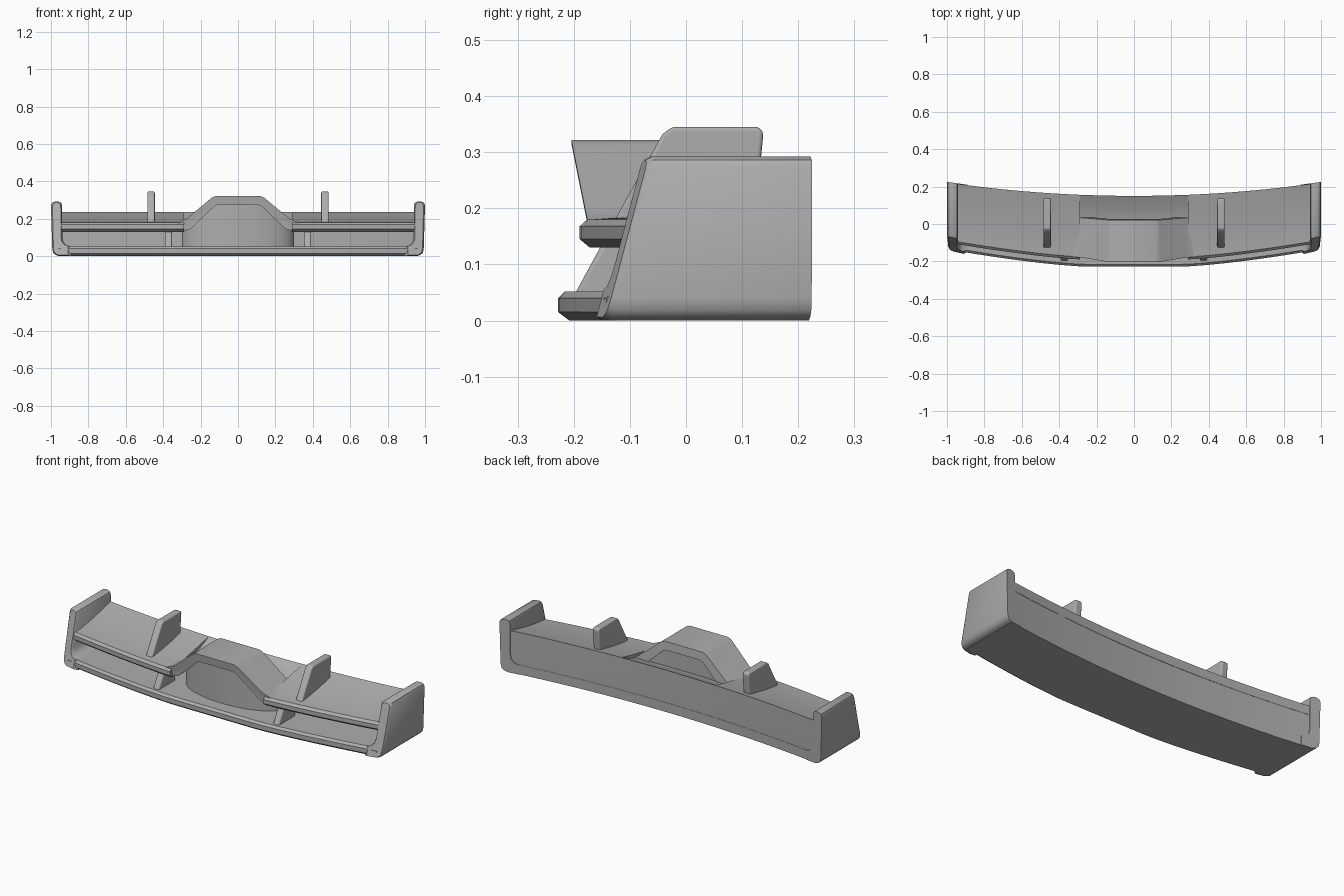
import bpy, bmesh, math

cube = bpy.data.objects.get("Cube")
if cube:
    bpy.data.objects.remove(cube)

GREY = (0.42, 0.42, 0.42, 1)
mat = bpy.data.materials.new("plain grey")
mat.use_nodes = True
mat.diffuse_color = GREY
bsdf = next(n for n in mat.node_tree.nodes if n.type == 'BSDF_PRINCIPLED')
bsdf.inputs["Base Color"].default_value = GREY
bsdf.inputs["Roughness"].default_value = 0.6


def front(x):
    """Leading edge of the floor."""
    return -0.228 + 0.093 * (max(0, abs(x) - 0.25) / 0.75) ** 1.4


def back(x):
    """Trailing edge of the body."""
    return 0.15 + 0.072 * x * x


def spaced(a, b, n):
    return [a + (b - a) * i / n for i in range(n + 1)]


def loft(name, rings, bevel=0):
    """Skin matching closed rings and cap both ends."""
    bm = bmesh.new()
    loops = [[bm.verts.new(p) for p in ring] for ring in rings]
    for a, b in zip(loops, loops[1:]):
        for i in range(len(a)):
            j = (i + 1) % len(a)
            bm.faces.new((a[i], a[j], b[j], b[i]))
    bm.faces.new(loops[0])
    bm.faces.new(loops[-1])
    bmesh.ops.recalc_face_normals(bm, faces=bm.faces)
    mesh = bpy.data.meshes.new(name)
    bm.to_mesh(mesh)
    bm.free()
    mesh.materials.append(mat)
    ob = bpy.data.objects.new(name, mesh)
    bpy.context.collection.objects.link(ob)
    if bevel:
        mod = ob.modifiers.new("soft edges", 'BEVEL')
        mod.width, mod.segments = bevel, 3
    bpy.ops.object.select_all(action='DESELECT')
    ob.select_set(True)
    bpy.context.view_layer.objects.active = ob
    bpy.ops.object.shade_smooth_by_angle(angle=math.radians(35))
    return ob


def slab(name, profile, x, width, bevel):
    """Side profile given thickness along x."""
    loft(name, [[(x + s * width / 2, y, z) for y, z in profile] for s in (-1, 1)], bevel)


# Curved floor
def floor_ring(x):
    f, b = front(x), back(x)
    pts = [(f + 0.02, 0), (f, 0.015), (f, 0.04), (f + 0.012, 0.052), (b, 0.052), (b, 0)]
    return [(x, y, z) for y, z in pts]


loft("floor", [floor_ring(x) for x in spaced(-0.96, 0.96, 32)])


# Rear wall closing the space below the wing
def wall_ring(x):
    b = back(x)
    return [(x, b - 0.03, 0.02), (x, b - 0.002, 0.02), (x, b, 0.12), (x, b - 0.002, 0.225),
            (x, b - 0.03, 0.215)]


loft("rear_wall", [wall_ring(x) for x in spaced(-0.95, 0.95, 32)])


# Wing: concave upper skin, thick nose, interrupted by the central scoop
def wing_ring(x, start=None):
    f = front(x) + 0.037 if start is None else start
    b = back(x)
    top = [(f + t * (b - f), 0.18 + 0.055 * t ** 1.5) for t in spaced(0.04, 1, 8)]
    under = [(y, z - 0.05) for y, z in reversed(top)]
    under[-1] = (f + 0.018, 0.13)
    return [(x, y, z) for y, z in [(f, 0.145), (f, 0.168)] + top + under]


for s, side in ((-1, "right"), (1, "left")):
    loft(side + "_wing", [wing_ring(s * x) for x in spaced(0.29, 0.95, 12)])
loft("centre_wing", [wing_ring(x, -0.01) for x in spaced(-0.29, 0.29, 4)])

# Raised scoop roof following an arch
half_outer = [(0.325, 0.18), (0.275, 0.2), (0.14, 0.313), (0.12, 0.322)]
half_inner = [(0.31, 0.13), (0.255, 0.145), (0.125, 0.268), (0.105, 0.276)]


def mirrored(half):
    return [(-x, z) for x, z in half] + [(x, z) for x, z in reversed(half)]


arch = mirrored(half_outer) + mirrored(half_inner)[::-1]


def lip(z):
    return -0.152 - 0.2 * z


def arch_ring(inset, rear=False):
    return [(x * (1 - inset), 0.035 - 0.1 * (z - 0.18) if rear else lip(z) + inset * 0.6,
             z + (inset * 0.3 if i > 7 else -inset * 0.3)) for i, (x, z) in enumerate(arch)]


loft("scoop_roof", [arch_ring(0.02), [(x, lip(z) + 0.012, z) for x, z in arch],
                    arch_ring(0, True)])


# Bulged panel inside the scoop, also closing its rear
def arch_height(x):
    for (x0, z0), (x1, z1) in zip(half_inner, half_inner[1:]):
        if abs(x) >= x1:
            return z0 + (z1 - z0) * (abs(x) - x0) / (x1 - x0)
    return half_inner[-1][1]


def panel_ring(x):
    y = -0.01 - 0.135 * math.sqrt(max(0, 1 - (x / 0.3) ** 2))
    top = arch_height(x) + 0.015
    rear = 0.03 - 0.1 * (top - 0.18)
    return [(x, y, 0.03), (x, y, top), (x, rear, top), (x, rear, 0.03)]


loft("scoop_panel", [panel_ring(0.299 * math.sin(a)) for a in spaced(-math.pi / 2, math.pi / 2, 32)])

# End plates with a filleted foot, upright fins and small struts
plate = [(0.89, 0), (0.955, 0), (0.975, 0.006), (0.988, 0.018), (0.993, 0.04), (1, 0.272),
         (0.994, 0.286), (0.98, 0.292), (0.96, 0.292), (0.946, 0.286), (0.941, 0.272),
         (0.939, 0.1), (0.933, 0.075), (0.917, 0.058), (0.89, 0.052)]
fin = [(-0.135, 0.165), (-0.042, 0.332), (-0.025, 0.345), (0.13, 0.345), (0.138, 0.335),
       (0.125, 0.2), (0.0, 0.165)]
strut = [(-0.205, 0.035), (-0.145, 0.145), (-0.05, 0.145), (-0.05, 0.035)]


def plate_ring(s, inset, rear):
    """Front follows the raked leading edge; inset rounds its rim."""
    ring = []
    for x, z in plate:
        y = back(x) + 0.003 if rear else front(x) - 0.006 + 0.25 * z + inset
        ring.append((s * (x if inset else 0.968 + (x - 0.968) * 0.75), y,
                     z if inset or rear else 0.146 + (z - 0.146) * 0.96))
    return ring


for s, side in ((-1, "right"), (1, "left")):
    loft(side + "_end_plate", [plate_ring(s, 0, False), plate_ring(s, 0.012, False),
                               plate_ring(s, 0.012, True)])
    slab(side + "_fin", fin, s * 0.465, 0.04, 0.01)
    slab(side + "_strut", strut, s * 0.372, 0.038, 0.008)
